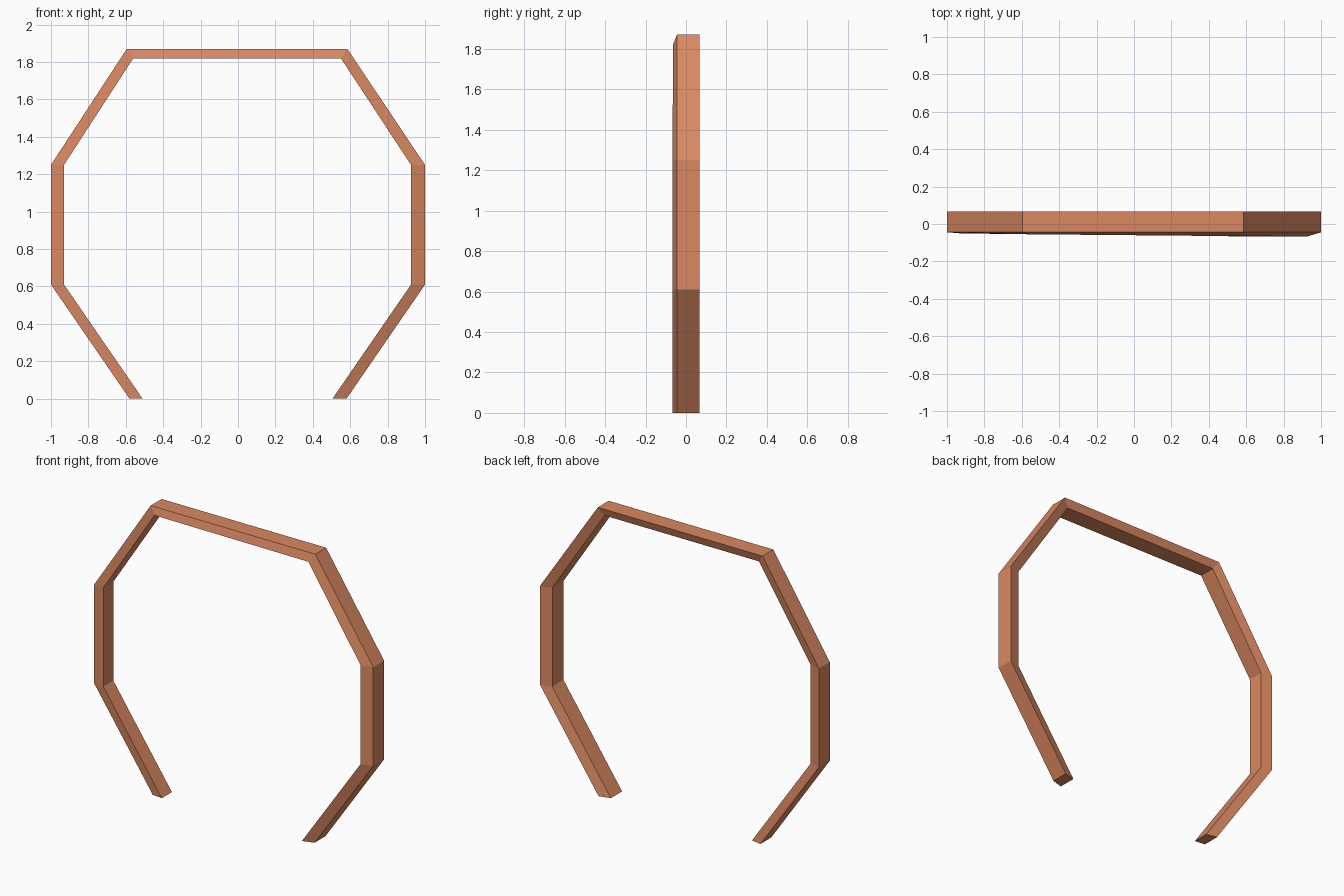
import bpy, bmesh

if "Cube" in bpy.data.objects:
    bpy.data.objects.remove(bpy.data.objects["Cube"])

# stations along the open band: outer (x, z), inner (x, z), inner front y, inner back y
stations = [
    ((-0.58, 0.00), (-0.51, 0.00), -0.052, 0.052),
    ((-1.00, 0.61), (-0.93, 0.61), -0.050, 0.052),
    ((-1.00, 1.25), (-0.93, 1.25), -0.050, 0.052),
    ((-0.595, 1.87), (-0.56, 1.82), -0.055, 0.052),
    ((0.585, 1.87), (0.55, 1.82), -0.065, 0.050),
    ((1.00, 1.25), (0.925, 1.25), -0.066, 0.048),
    ((1.00, 0.61), (0.925, 0.61), -0.067, 0.048),
    ((0.58, 0.00), (0.505, 0.00), -0.067, 0.048),
]
FRONT, BACK = -0.044, 0.067  # outer rim edges

# faceted band: four-sided section joined from station to station
bm = bmesh.new()
rings = []
for (ox, oz), (ix, iz), front, back in stations:
    section = [(ox, BACK, oz), (ox, FRONT, oz), (ix, front, iz), (ix, back, iz)]
    rings.append([bm.verts.new(p) for p in section])
for a, b in zip(rings, rings[1:]):
    for i in range(4):
        j = (i + 1) % 4
        bm.faces.new((a[i], a[j], b[j], b[i]))
# flat ends
bm.faces.new(rings[0])
bm.faces.new(rings[-1])
bmesh.ops.recalc_face_normals(bm, faces=bm.faces)

mesh = bpy.data.meshes.new("open_band")
bm.to_mesh(mesh)
bm.free()
band = bpy.data.objects.new("open_band", mesh)
bpy.context.collection.objects.link(band)

# copper colour
mat = bpy.data.materials.new("copper")
mat.diffuse_color = (0.70, 0.25, 0.12, 1)
mat.use_nodes = True
mat.node_tree.nodes["Principled BSDF"].inputs["Base Color"].default_value = mat.diffuse_color
mesh.materials.append(mat)
